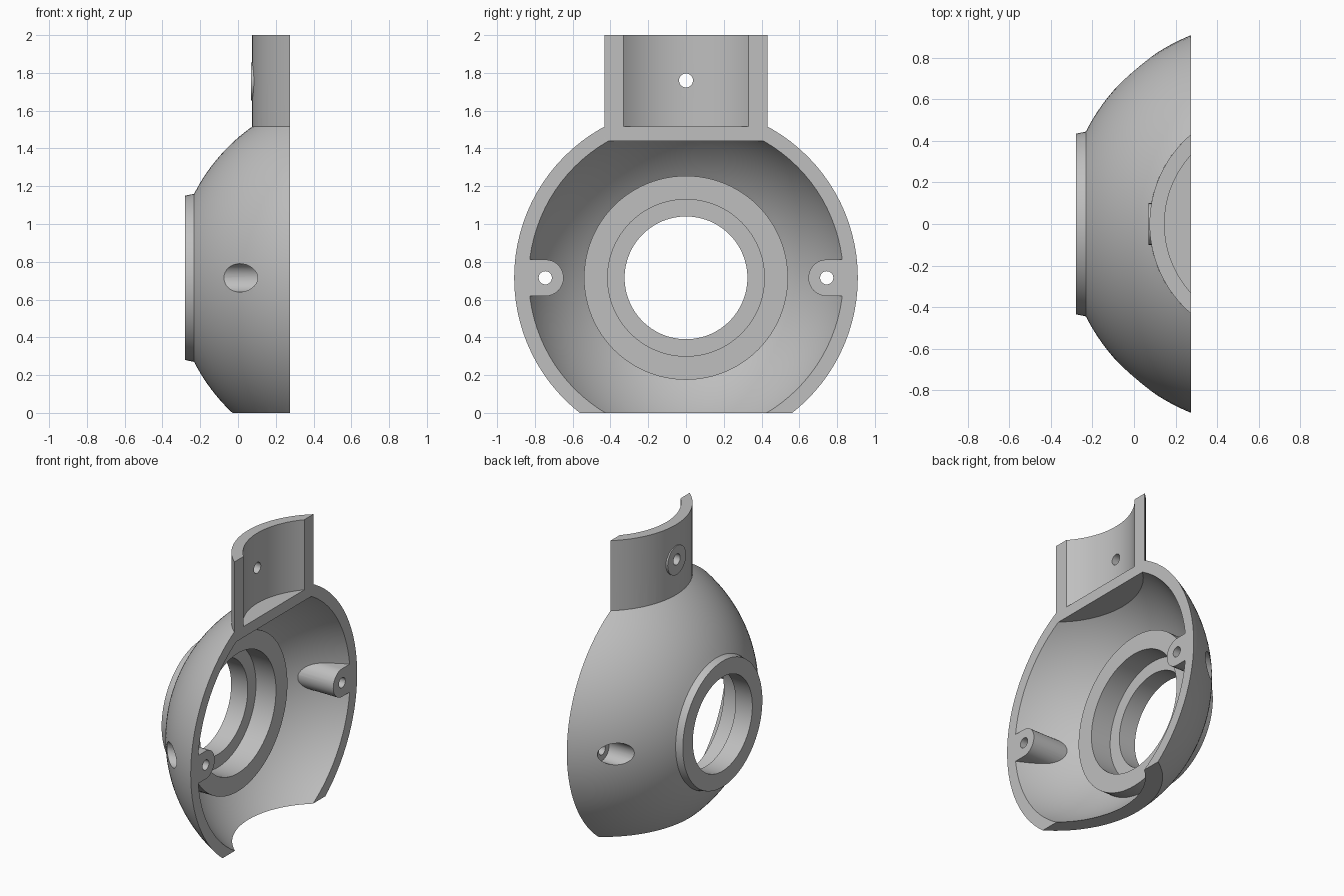
import bpy, bmesh, math
from mathutils import Matrix, Vector

cube = bpy.data.objects.get("Cube")
if cube:
    bpy.data.objects.remove(cube, do_unlink=True)

CZ = 0.715          # height of the housing axis
RIM = 0.275         # flat mating face
CX = 0.642          # shared centre of the dome and neck curves
R_OUT, R_IN = 0.981, 0.91

grey = bpy.data.materials.new("light_grey")
grey.use_nodes = True
colour = (0.52, 0.52, 0.52, 1)
grey.diffuse_color = colour
grey.node_tree.nodes["Principled BSDF"].inputs["Base Color"].default_value = colour


def finish(bm, name):
    bmesh.ops.recalc_face_normals(bm, faces=bm.faces)
    mesh = bpy.data.meshes.new(name)
    bm.to_mesh(mesh)
    bm.free()
    obj = bpy.data.objects.new(name, mesh)
    bpy.context.collection.objects.link(obj)
    mesh.materials.append(grey)
    return obj


def lathe(name, profile, closed):
    """Revolve (x, radius) points about the housing axis."""
    bm = bmesh.new()
    vs = [bm.verts.new((x, r, CZ)) for x, r in profile]
    pairs = list(zip(vs, vs[1:])) + ([(vs[-1], vs[0])] if closed else [])
    edges = [bm.edges.new(p) for p in pairs]
    bmesh.ops.spin(bm, geom=vs + edges, cent=(0, 0, CZ), axis=(1, 0, 0),
                   angle=math.tau, steps=96, use_duplicate=False)
    bmesh.ops.remove_doubles(bm, verts=bm.verts, dist=1e-5)
    return finish(bm, name)


def prism(name, points, offset):
    """Extrude a flat outline of 3D points."""
    bm = bmesh.new()
    face = bm.faces.new([bm.verts.new(p) for p in points])
    new = bmesh.ops.extrude_face_region(bm, geom=[face])["geom"]
    bmesh.ops.translate(bm, vec=Vector(offset),
                        verts=[v for v in new if isinstance(v, bmesh.types.BMVert)])
    return finish(bm, name)


def box(name, lo, hi):
    pts = [(lo[0], lo[1], lo[2]), (hi[0], lo[1], lo[2]),
           (hi[0], hi[1], lo[2]), (lo[0], hi[1], lo[2])]
    return prism(name, pts, (0, 0, hi[2] - lo[2]))


def rod(name, x0, x1, y, z, r, n=32):
    pts = [(x0, y + r * math.cos(math.tau * i / n), z + r * math.sin(math.tau * i / n))
           for i in range(n)]
    return prism(name, pts, (x1 - x0, 0, 0))


def combine(target, tool, operation, keep=False):
    mod = target.modifiers.new("cut", "BOOLEAN")
    mod.operation, mod.object, mod.solver = operation, tool, "EXACT"
    bpy.context.view_layer.objects.active = target
    bpy.ops.object.modifier_apply(modifier=mod.name)
    if not keep:
        bpy.data.objects.remove(tool, do_unlink=True)


def arc(radius, r0, r1, n):
    """Points on the dome curve between two distances from the axis."""
    a0, a1 = math.asin(r0 / radius), math.asin(r1 / radius)
    angles = [a0 + (a1 - a0) * i / n for i in range(n + 1)]
    return [(CX - radius * math.cos(a), radius * math.sin(a)) for a in angles]


def rim_radius(radius):
    return math.sqrt(radius ** 2 - (CX - RIM) ** 2)


# Domed shell with the outer collar, stepped bore and inner ring
profile = [(-0.28, 0.325), (-0.28, 0.435)]
profile += arc(R_OUT, 0.445, rim_radius(R_OUT), 20)
profile += arc(R_IN, rim_radius(R_IN), 0.54, 16)
profile += [(0, 0.54), (0, 0.415), (-0.153, 0.415), (-0.153, 0.325)]
housing = lathe("housing", profile, True)

# Flat trims at the base and under the neck
combine(housing, box("base_trim", (-1, -1, -1), (1, 1, 0)), "DIFFERENCE")
combine(housing, box("neck_trim", (-1, -1, 1.515), (1, 1, 3)), "DIFFERENCE")

# Solid dome that limits the inner parts to the wall thickness
R_MID = 0.95
limit = lathe("dome_limit", arc(R_MID, 0, rim_radius(R_MID), 24) + [(RIM, 0)], False)

# Plate closing the top of the dome
plate = box("neck_floor", (-0.5, -0.9, 1.44), (RIM, 0.9, 1.515))
combine(plate, limit, "INTERSECT", keep=True)
combine(housing, plate, "UNION")

# Screw bosses running from the rim to the dome wall
for side in (1, -1):
    outline = [(0.275, side * 0.9, CZ - 0.097), (0.275, side * 0.9, CZ + 0.097)]
    for i in range(17):
        a = math.pi / 2 + math.pi * i / 16
        outline.append((0.275, side * (0.745 + 0.097 * math.cos(a)),
                        CZ + 0.097 * math.sin(a)))
    boss = prism("screw_boss", outline, (-0.55, 0, 0))
    combine(boss, limit, "INTERSECT", keep=True)
    combine(housing, boss, "UNION")
bpy.data.objects.remove(limit, do_unlink=True)

# Curved half neck
outline = []
for radius, flip in ((0.567, 1), (0.495, -1)):
    half = math.acos((CX - RIM) / radius)
    for i in range(33):
        a = flip * half * (i / 16 - 1)
        outline.append((CX - radius * math.cos(a), radius * math.sin(a), 1.48))
neck = prism("neck", outline, (0, 0, 0.52))

# Flat pad on the back of the neck
combine(neck, rod("neck_pad", 0.07, 0.115, 0, 1.755, 0.1), "UNION")
combine(housing, neck, "UNION")

# Screw holes and outer counterbores
combine(housing, rod("neck_hole", -0.1, 0.5, 0, 1.76, 0.037), "DIFFERENCE")
for side in (1, -1):
    y = side * 0.745
    combine(housing, rod("screw_hole", -0.5, 0.5, y, CZ, 0.035), "DIFFERENCE")
    combine(housing, rod("counterbore", -0.5, 0.12, y, CZ, 0.075), "DIFFERENCE")

# Smooth curves with crisp edges
bpy.ops.object.select_all(action="DESELECT")
housing.select_set(True)
bpy.context.view_layer.objects.active = housing
bpy.ops.object.shade_smooth_by_angle(angle=math.radians(30))
